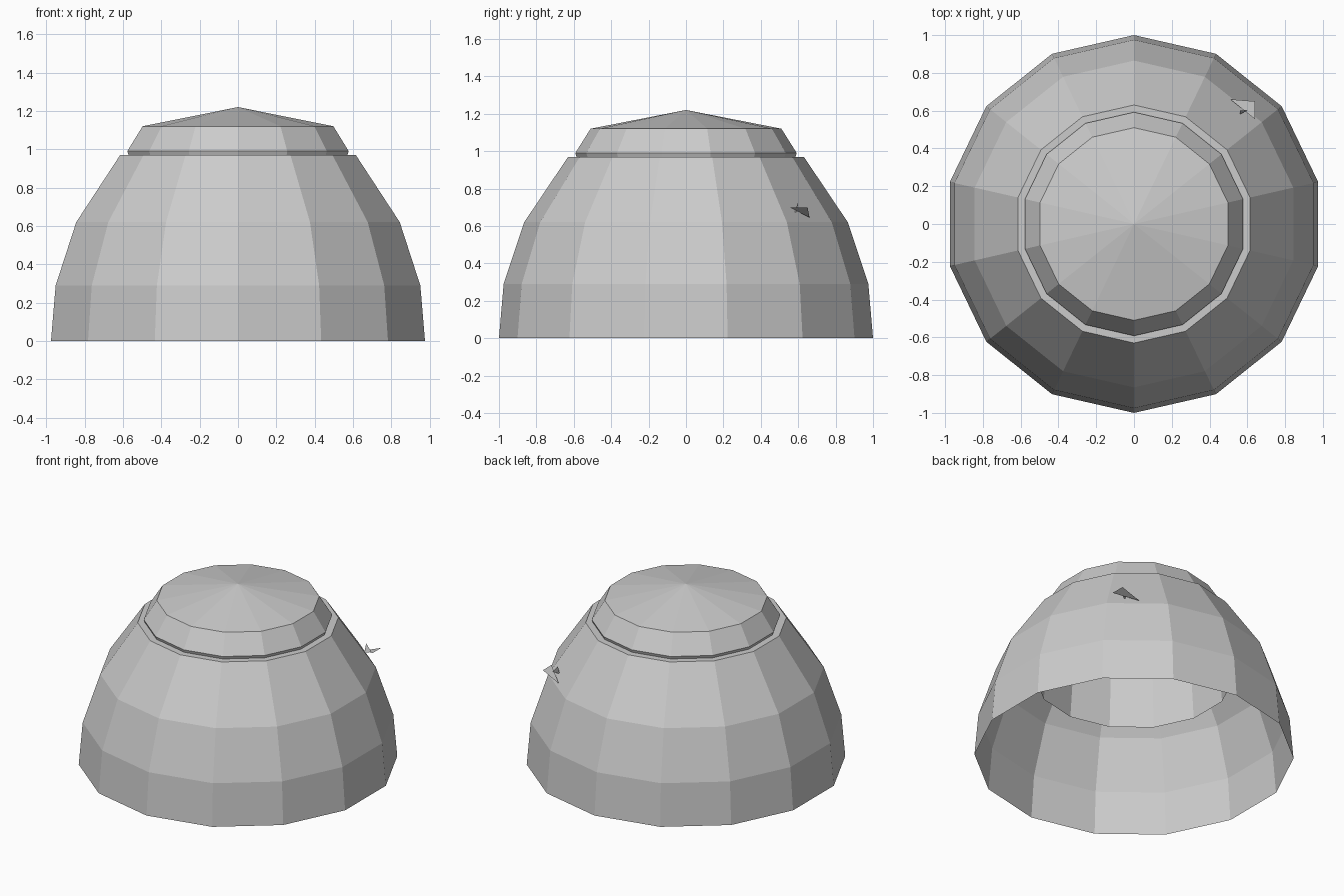
import bpy, bmesh, math

cube = bpy.data.objects.get("Cube")
if cube:
    bpy.data.objects.remove(cube, do_unlink=True)

SIDES = 14

grey = bpy.data.materials.new("plain_grey")
grey.use_nodes = True
grey.diffuse_color = (0.6, 0.6, 0.6, 1)
grey.node_tree.nodes["Principled BSDF"].inputs["Base Color"].default_value = (0.6, 0.6, 0.6, 1)


def add_object(name, bm):
    mesh = bpy.data.meshes.new(name)
    bm.to_mesh(mesh)
    bm.free()
    mesh.materials.append(grey)
    obj = bpy.data.objects.new(name, mesh)
    bpy.context.collection.objects.link(obj)
    return obj


def lathe(name, profile):
    """Turn (radius, height) points, listed bottom to top, into a faceted open shell."""
    bm = bmesh.new()
    rings = []
    for r, z in profile:
        if r == 0:
            rings.append([bm.verts.new((0, 0, z))] * SIDES)
            continue
        angles = [math.pi / 2 + math.tau * i / SIDES for i in range(SIDES)]
        rings.append([bm.verts.new((r * math.cos(a), r * math.sin(a), z)) for a in angles])
    for low, high in zip(rings, rings[1:]):
        for i in range(SIDES):
            j = (i + 1) % SIDES
            corners = [low[i], low[j], high[j], high[i]]
            bm.faces.new(list(dict.fromkeys(corners)))
    return add_object(name, bm)


def chip(name, points):
    bm = bmesh.new()
    bm.faces.new([bm.verts.new(p) for p in points])
    return add_object(name, bm)


# Hollow dome, open underneath, with a narrow flat ledge at the top
lathe("dome_shell", [(1.0, 0), (0.975, 0.29), (0.865, 0.62), (0.63, 0.97), (0.585, 0.97)])

# Lid with a shallow pointed roof and a sleeve reaching down inside the dome
lathe("lid", [(0.62, 0.56), (0.585, 0.97), (0.592, 0.99), (0.51, 1.12), (0, 1.22)])

# Small chips sticking out of the back of the dome
chip("chip_plate", [(0.51, 0.66, 0.645), (0.64, 0.555, 0.70), (0.64, 0.65, 0.70)])
chip("chip_fin", [(0.56, 0.58, 0.67), (0.60, 0.60, 0.68), (0.56, 0.60, 0.73)])
